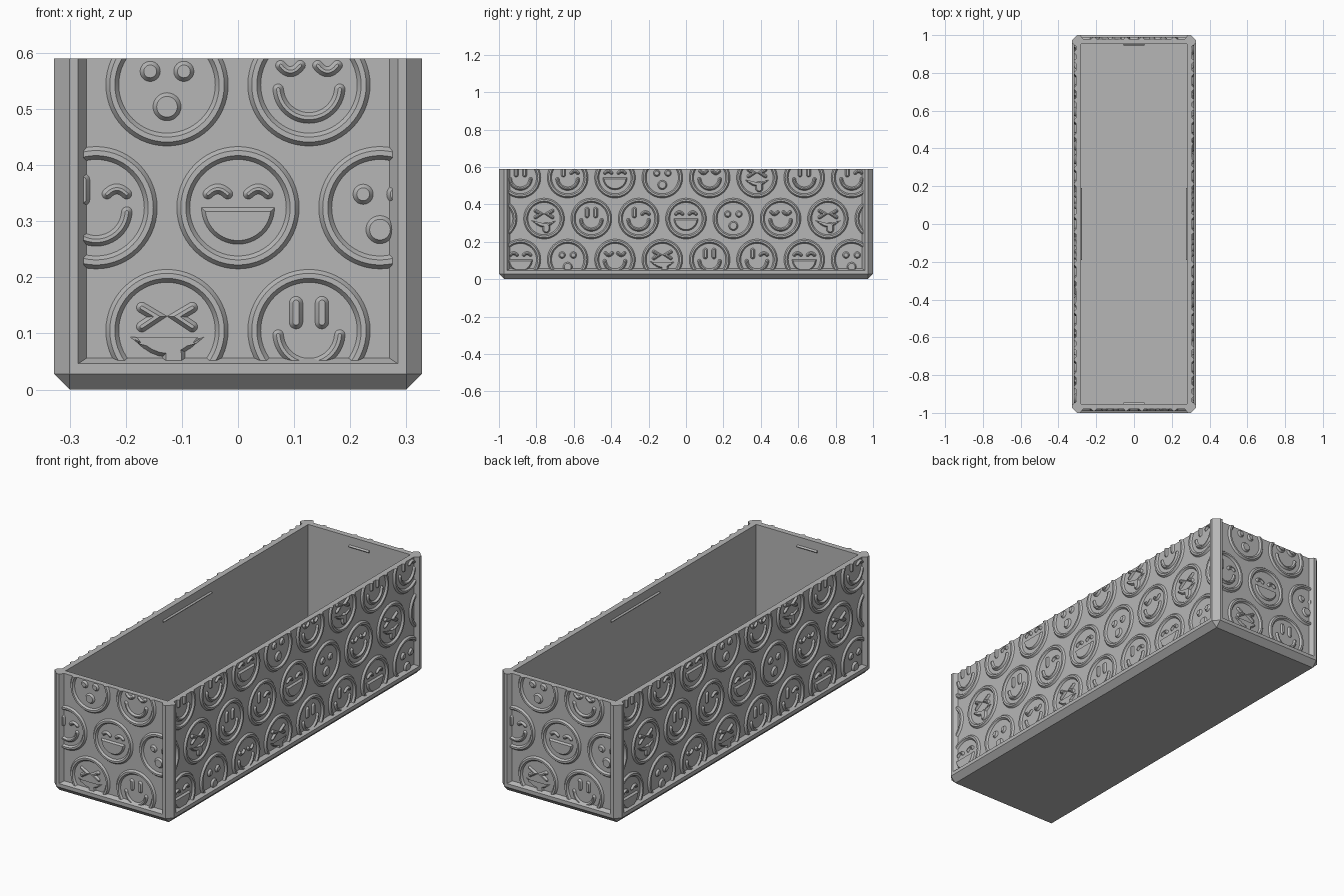
import bpy, bmesh, math
from mathutils import Vector, Matrix

cube = bpy.data.objects.get("Cube")
if cube:
    bpy.data.objects.remove(cube)

HX, HY, TOP = 0.328, 1.0, 0.59      # outer half sizes and height
CH, RECESS, WALL = 0.028, 0.02, 0.047
RIM_Z, RELIEF, SLOPE = 0.046, 0.009, 0.0065
STEP = 0.253                        # spacing of the badges

grey = bpy.data.materials.new("plain grey")
grey.use_nodes = True
grey.diffuse_color = (0.47, 0.47, 0.47, 1)
grey.node_tree.nodes["Principled BSDF"].inputs["Base Color"].default_value = (0.47, 0.47, 0.47, 1)


def finish(bm, name):
    bmesh.ops.recalc_face_normals(bm, faces=bm.faces)
    mesh = bpy.data.meshes.new(name)
    bm.to_mesh(mesh)
    bm.free()
    ob = bpy.data.objects.new(name, mesh)
    mesh.materials.append(grey)
    bpy.context.collection.objects.link(ob)
    return ob


def loft(bm, rings, cap=True):
    """Join equal rings of 3D points; cap the ends or close the tube."""
    vs = [[bm.verts.new(p) for p in r] for r in rings]
    n = len(vs[0])
    pairs = list(zip(vs, vs[1:])) + ([] if cap else [(vs[-1], vs[0])])
    for a, b in pairs:
        for i in range(n):
            j = (i + 1) % n
            bm.faces.new((a[i], a[j], b[j], b[i]))
    if cap:
        bm.faces.new(vs[0])
        bm.faces.new(vs[-1])


# ---- outline helpers (2D) ----
def arc(r, a0, a1, n, cx=0, cy=0):
    return [Vector((cx + r * math.cos(math.radians(a0 + (a1 - a0) * i / n)),
                    cy + r * math.sin(math.radians(a0 + (a1 - a0) * i / n)))) for i in range(n + 1)]


def circle(r, n, cx=0, cy=0):
    return arc(r, 0, 360, n, cx, cy)[:-1]


def bow(cx, cy, half, rise):
    return [Vector((cx + half * t / 4, cy + rise * (1 - (t / 4) ** 2) - rise / 2)) for t in range(-4, 5)]


def side_normal(a, b):
    d = (b - a).normalized()
    return Vector((-d.y, d.x))


def miter(n1, n2, dist):
    m = (n1 + n2).normalized()
    return m * (dist / max(m.dot(n1), 0.3))


def stroke(path, hw):
    """Outline of a round-ended line."""
    path = [Vector(p) for p in path]
    ns = [side_normal(a, b) for a, b in zip(path, path[1:])]
    offs = [miter(a, b, hw) for a, b in zip([ns[0]] + ns, ns + [ns[-1]])]
    left = [p + o for p, o in zip(path, offs)]
    right = [p - o for p, o in zip(path, offs)]

    def cap(p, n):
        a = math.degrees(math.atan2(n.y, n.x))
        return arc(hw, a, a - 180, 10, p.x, p.y)[1:-1]
    return left + cap(path[-1], ns[-1]) + right[::-1] + cap(path[0], -ns[0])


def inset(poly, dist):
    n = len(poly)
    area = sum(poly[i - 1].cross(poly[i]) for i in range(n))
    s = dist if area > 0 else -dist
    return [poly[i] + miter(side_normal(poly[i - 1], poly[i]),
                            side_normal(poly[i], poly[(i + 1) % n]), s) for i in range(n)]


# ---- the six expressions, as lists of outlines ----
def bar(x):
    return stroke([(x, 0.015), (x, 0.049)], 0.012)


def lid(x, rise):
    return stroke(bow(x, 0.029, 0.0175, rise), 0.009)


def chevron(s):
    return stroke([(s * 0.045, 0.041), (s * 0.018, 0.025), (s * 0.045, 0.007)], 0.0095)


smile = stroke(arc(0.055, 184, 356, 24, 0, -0.004), 0.0095)
laugh = arc(0.065, 180, 360, 28)
grin = bow(0, -0.018, 0.066, -0.013) + bow(0, -0.032, 0.058, -0.03)[::-1]
tongue = stroke([(0.012, -0.04), (0.012, -0.058)], 0.02)
EXPRESSIONS = [
    [bar(-0.023), bar(0.023), smile],
    [bar(-0.023), lid(0.037, 0.009), smile],
    [lid(-0.036, 0.009), lid(0.036, 0.009), laugh],
    [circle(0.018, 24, -0.03, 0.024), circle(0.018, 24, 0.03, 0.024), circle(0.025, 28, 0, -0.039)],
    [lid(-0.033, -0.011), lid(0.033, -0.011), smile],
    [chevron(-1), chevron(1), grin, tongue],
]


def clip(bm, co, no):
    """Cut away everything beyond a plane and cap the cut."""
    geom = bm.verts[:] + bm.edges[:] + bm.faces[:]
    cut = bmesh.ops.bisect_plane(bm, geom=geom, dist=1e-6, plane_co=co, plane_no=no, clear_outer=True)
    edges = [e for e in cut["geom_cut"] if isinstance(e, bmesh.types.BMEdge) and e.is_boundary]
    if edges:
        bmesh.ops.edgeloop_fill(bm, edges=edges)
    bmesh.ops.triangulate(bm, faces=[f for f in bm.faces if len(f.verts) > 4])


def badges(half, dist):
    """Relief of one side, in its own frame: x along, z up, -y outward."""
    bm = bmesh.new()

    def lift(poly, c, w):
        return [(c[0] + p.x, -dist - w, c[1] + p.y) for p in poly]
    for row, (z, shift, first) in enumerate([(0.105, 0.5, 0), (0.324, 0, 2), (0.543, 0.5, 4)]):
        for k in range(-5, 6):
            c = ((k + shift) * STEP, z)
            if abs(c[0]) > half + 0.1:
                continue
            # first = expression at k = 0
            rim = [(0.109, -0.004), (0.109, 0), (0.102, RELIEF), (0.093, RELIEF), (0.086, 0), (0.086, -0.004)]
            loft(bm, [lift(circle(r, 56), c, w) for r, w in rim], cap=False)
            for poly in EXPRESSIONS[(first + k) % 6]:
                loft(bm, [lift(poly, c, -0.004), lift(poly, c, 0), lift(inset(poly, SLOPE), c, RELIEF)])
    bmesh.ops.recalc_face_normals(bm, faces=bm.faces)
    bmesh.ops.triangulate(bm, faces=[f for f in bm.faces if len(f.verts) > 4])
    clip(bm, (0, 0, TOP), (0, 0, 1))
    clip(bm, (0, 0, RIM_Z + 0.003), (0, 0, -1))
    for s in (-1, 1):
        clip(bm, (s * half, 0, 0), (s, 0, 0))
    return bm


def prism_x(bm, half, profile):
    loft(bm, [[(s * half, y, z) for y, z in profile] for s in (-1, 1)])


# ---- base slab with chamfered underside and corners ----
bm = bmesh.new()
for sx in (-1, 1):
    for sy in (-1, 1):
        bm.verts.new((sx * (HX - CH), sy * (HY - CH), 0))
        for z in (CH, RIM_Z):
            bm.verts.new((sx * HX, sy * (HY - CH), z))
            bm.verts.new((sx * (HX - CH), sy * HY, z))
bmesh.ops.convex_hull(bm, input=bm.verts[:])
bmesh.ops.dissolve_limit(bm, angle_limit=0.01, verts=bm.verts[:], edges=bm.edges[:])
finish(bm, "base_slab")

# ---- corner posts ----
plan = [(0, CH), (CH, 0), (0.043, 0), (0.058, RECESS), (0.058, WALL), (WALL, WALL),
        (WALL, 0.058), (RECESS, 0.058), (0, 0.043)]
for sx, sy, name in [(-1, -1, "front_right"), (1, -1, "front_left"), (-1, 1, "back_right"), (1, 1, "back_left")]:
    bm = bmesh.new()
    loft(bm, [[(sx * (HX - a), sy * (HY - b), z) for a, b in plan] for z in (RIM_Z - 0.006, TOP)])
    finish(bm, name + "_post")

# ---- four sides: wall, lower rail, inner ridge and badge relief ----
for k, name in enumerate(["front", "left", "back", "right"]):
    half, dist = (HX, HY) if k % 2 == 0 else (HY, HX)
    ridge = 0.055 if k % 2 == 0 else 0.19
    turn = Matrix.Rotation(k * math.pi / 2, 4, 'Z')
    face, inner = -(dist - RECESS), -(dist - WALL)

    bm = bmesh.new()
    prism_x(bm, half - WALL, [(face, 0.03), (face, TOP), (inner, TOP), (inner, 0.03)])
    finish(bm, name + "_wall").matrix_world = turn

    bm = bmesh.new()
    prism_x(bm, half - 0.043, [(-dist, 0.04), (-dist, RIM_Z), (face, 0.056), (face, 0.04)])
    finish(bm, name + "_rail").matrix_world = turn

    bm = bmesh.new()
    prism_x(bm, ridge, [(inner - 0.002, 0.535), (inner + 0.007, 0.543), (inner - 0.002, 0.551)])
    finish(bm, name + "_inner_ridge").matrix_world = turn

    relief = finish(badges(half - 0.053, dist - RECESS), name + "_badges")
    relief.matrix_world = turn
    bpy.ops.object.select_all(action='DESELECT')
    relief.select_set(True)
    bpy.context.view_layer.objects.active = relief
    bpy.ops.object.shade_smooth_by_angle(angle=math.radians(25))
